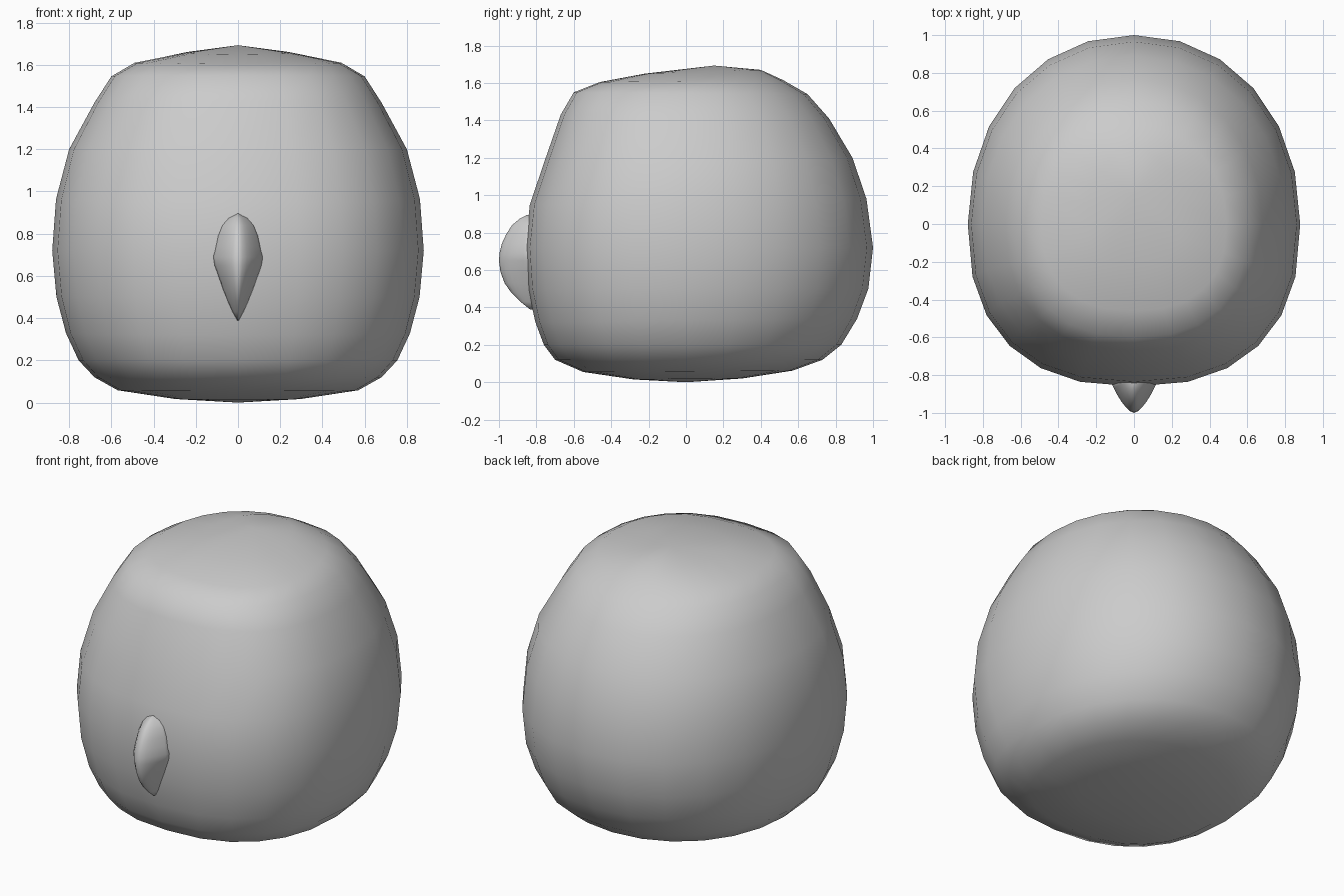
import bpy, bmesh
from math import sin, cos, pi

if "Cube" in bpy.data.objects:
    bpy.data.objects.remove(bpy.data.objects["Cube"])


def finish(name, bm):
    bmesh.ops.recalc_face_normals(bm, faces=bm.faces)
    mesh = bpy.data.meshes.new(name)
    bm.to_mesh(mesh)
    bm.free()
    for p in mesh.polygons:
        p.use_smooth = True
    obj = bpy.data.objects.new(name, mesh)
    bpy.context.collection.objects.link(obj)
    return obj


def bridge(bm, a, b, closed):
    n = len(a)
    for i in range(n if closed else n - 1):
        j = (i + 1) % n
        bm.faces.new((a[i], a[j], b[j], b[i]))


def spow(v, e):
    return (1 if v >= 0 else -1) * abs(v) ** e


# Rounded body: slightly tilted rings (half width, front y, front z, back y, back z)
RINGS = [
    (.30, -.28, .015, .30, .02), (.57, -.55, .055, .57, .062),
    (.68, -.70, .12, .73, .12), (.755, -.76, .20, .83, .20),
    (.815, -.805, .32, .915, .34), (.86, -.845, .50, .975, .50),
    (.88, -.86, .72, 1.0, .72), (.862, -.835, .95, .965, .98),
    (.80, -.75, 1.20, .89, 1.20), (.68, -.67, 1.43, .765, 1.41),
    (.60, -.60, 1.55, .65, 1.54), (.49, -.46, 1.605, .52, 1.615),
    (.25, -.22, 1.65, .40, 1.67)]
SEG = 24
bm = bmesh.new()
loops = []
for w, yf, zf, yb, zb in RINGS:
    loop = []
    for i in range(SEG):
        a = 2 * pi * i / SEG
        n = 2.1 if sin(a) > 0 else 2.4      # front is a little squarer
        x = w * spow(cos(a), 2 / n)
        y = spow(sin(a), 2 / n) * (yb if sin(a) > 0 else -yf)
        z = zf + (zb - zf) * (y - yf) / (yb - yf)
        loop.append(bm.verts.new((x, y, z)))
    loops.append(loop)
for a, b in zip(loops, loops[1:]):
    bridge(bm, a, b, True)
for pole, loop in (((0, 0, 0), loops[0]), ((0, .15, 1.693), loops[-1])):
    v = bm.verts.new(pole)
    for i in range(SEG):
        bm.faces.new((v, loop[i], loop[(i + 1) % SEG]))
finish("body", bm)

# Beak: rows of (z, half width, ridge y), ridged along the middle
ROWS = [(.39, .004, -.835), (.43, .028, -.885), (.48, .053, -.935), (.53, .075, -.97),
        (.59, .098, -.992), (.65, .122, -1.0), (.69, .13, -.997), (.74, .117, -.985),
        (.79, .105, -.962), (.84, .083, -.93), (.875, .052, -.888), (.895, .006, -.85)]
BASE, STEPS = -.82, 12
bm = bmesh.new()
rows = []
for z, w, ridge in ROWS:
    row = []
    for i in range(STEPS + 1):
        s = 2 * i / STEPS - 1
        row.append(bm.verts.new((w * s, BASE + (ridge - BASE) * (1 - abs(s) ** 1.7), z)))
    rows.append(row)
for a, b in zip(rows, rows[1:]):
    bridge(bm, a, b, True)
bm.faces.new(rows[0])
bm.faces.new(rows[-1])
finish("beak", bm)
